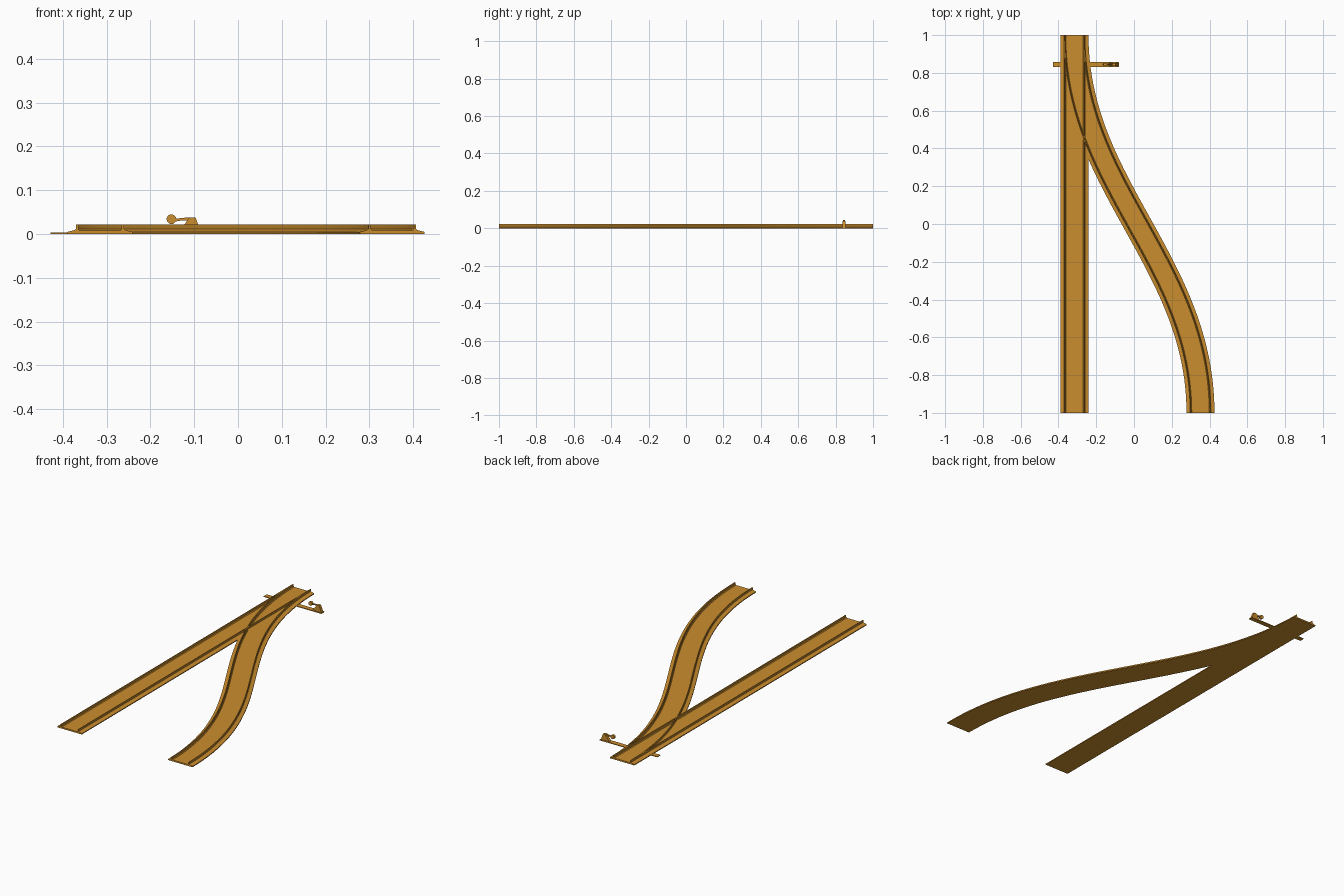
import bpy
import bmesh
from math import cos, sin, pi
from mathutils import Vector

cube = bpy.data.objects.get("Cube")
if cube:
    bpy.data.objects.remove(cube)

ochre = bpy.data.materials.new("ochre")
ochre.use_nodes = True
COLOUR = (0.60, 0.27, 0.027, 1)
ochre.diffuse_color = COLOUR
ochre.node_tree.nodes["Principled BSDF"].inputs["Base Color"].default_value = COLOUR


def finish(name, bm):
    bmesh.ops.recalc_face_normals(bm, faces=bm.faces)
    mesh = bpy.data.meshes.new(name)
    bm.to_mesh(mesh)
    bm.free()
    mesh.materials.append(ochre)
    obj = bpy.data.objects.new(name, mesh)
    bpy.context.collection.objects.link(obj)
    return obj


def sweep(name, path, section):
    """Sweep a closed (offset, height) section along (point, side) pairs."""
    bm = bmesh.new()
    rings = [[bm.verts.new((p.x + s.x * u, p.y + s.y * u, z)) for u, z in section]
             for p, s in path]
    n = len(section)
    for a, b in zip(rings, rings[1:]):
        for i in range(n):
            j = (i + 1) % n
            bm.faces.new((a[i], a[j], b[j], b[i]))
    bm.faces.new(rings[0])
    bm.faces.new(rings[-1])
    return finish(name, bm)


def plate(name, outline, y, depth):
    """Extrude an (x, z) outline along y."""
    path_ends = (y - depth / 2, y + depth / 2)
    bm = bmesh.new()
    front, back = [[bm.verts.new((x, e, z)) for x, z in outline] for e in path_ends]
    n = len(outline)
    for i in range(n):
        j = (i + 1) % n
        bm.faces.new((front[i], front[j], back[j], back[i]))
    bm.faces.new(front)
    bm.faces.new(back)
    return finish(name, bm)


def box_outline(x0, x1, z0, z1):
    return [(x0, z0), (x1, z0), (x1, z1), (x0, z1)]


# Half section of the roadbed with one rail, mirrored to a full section
half = [(0.074, 0), (0.074, 0.005), (0.058, 0.009), (0.0545, 0.012), (0.0545, 0.022),
        (0.0495, 0.022), (0.0495, 0.012), (0.046, 0.008)]
section = half + [(-u, z) for u, z in reversed(half)]

# Straight track
X0, X1 = -0.315, 0.352
side = Vector((1, 0))
straight = [(Vector((X0, y)), side) for y in (1, -1)]
sweep("straight_track", straight, section)

# Diverging track: an S curve that leaves and ends parallel to the straight
HANDLE = 0.8
ctrl = [Vector((X0, 1)), Vector((X0, 1 - HANDLE)),
        Vector((X1, HANDLE - 1)), Vector((X1, -1))]
curve = []
STEPS = 48
for k in range(STEPS + 1):
    t = k / STEPS
    r = 1 - t
    p = r**3 * ctrl[0] + 3 * r * r * t * ctrl[1] + 3 * r * t * t * ctrl[2] + t**3 * ctrl[3]
    d = r * r * (ctrl[1] - ctrl[0]) + 2 * r * t * (ctrl[2] - ctrl[1]) + t * t * (ctrl[3] - ctrl[2])
    d.normalize()
    curve.append((p, Vector((-d.y, d.x))))
sweep("curved_track", curve, section)

# Switch bar running under both rails, with a lever stand at its end
Y = 0.845
plate("switch_bar", box_outline(-0.428, -0.08, 0, 0.004), Y, 0.026)
plate("lever_stand", [(-0.135, 0.004), (-0.084, 0.004), (-0.097, 0.038), (-0.111, 0.038)],
      Y, 0.016)
plate("lever_arm", [(-0.148, 0.028), (-0.128, 0.031), (-0.105, 0.032),
                    (-0.105, 0.038), (-0.128, 0.037), (-0.148, 0.034)], Y, 0.006)
disc = [(-0.152 + 0.011 * cos(a * pi / 10), 0.034 + 0.011 * sin(a * pi / 10))
        for a in range(20)]
plate("lever_weight", disc, Y, 0.012)
